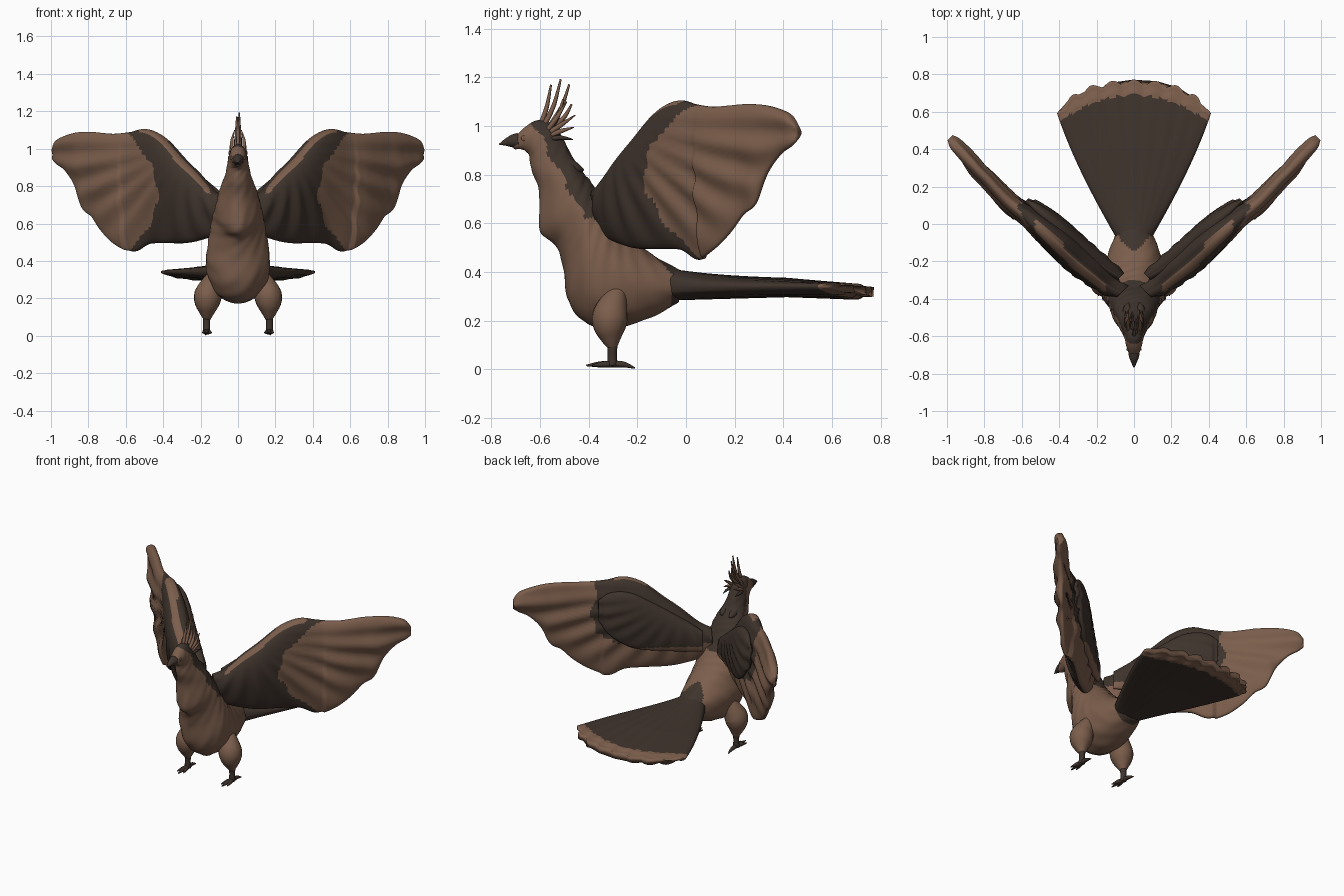
import bpy, bmesh, math
from mathutils import Vector

cube = bpy.data.objects.get("Cube")
if cube:
    bpy.data.objects.remove(cube, do_unlink=True)


def material(name, rgb):
    m = bpy.data.materials.new(name)
    m.use_nodes = True
    m.diffuse_color = (*rgb, 1)
    bsdf = m.node_tree.nodes["Principled BSDF"]
    bsdf.inputs["Base Color"].default_value = (*rgb, 1)
    bsdf.inputs["Roughness"].default_value = 0.8
    return m


BROWN = material("warm brown", (0.20, 0.112, 0.072))
DARK = material("dark brown", (0.050, 0.034, 0.026))


def spline(rows, n):
    """Catmull-Rom through rows of numbers, n steps per gap."""
    rows = [Vector(r) for r in rows]
    out = []
    for i in range(len(rows) - 1):
        a, b = rows[max(i - 1, 0)], rows[i]
        c, d = rows[i + 1], rows[min(i + 2, len(rows) - 1)]
        for k in range(n):
            t = k / n
            out.append(0.5 * (2 * b + (c - a) * t + (2 * a - 5 * b + 4 * c - d) * t ** 2
                              + (3 * b - a - 3 * c + d) * t ** 3))
    return out + [rows[-1]]


def loft(name, rings, is_dark):
    """Skin closed rings, cap both ends, colour faces by a rule."""
    bm = bmesh.new()
    loops = [[bm.verts.new(p) for p in ring] for ring in rings]
    n = len(loops[0])
    for a, b in zip(loops, loops[1:]):
        for i in range(n):
            j = (i + 1) % n
            bm.faces.new((a[i], a[j], b[j], b[i]))
    bm.faces.new(loops[0])
    bm.faces.new(loops[-1])
    bmesh.ops.recalc_face_normals(bm, faces=bm.faces)
    for f in bm.faces:
        f.smooth = True
        f.material_index = int(is_dark(f.calc_center_median(), f.normal))
    me = bpy.data.meshes.new(name)
    bm.to_mesh(me)
    bm.free()
    me.materials.append(BROWN)
    me.materials.append(DARK)
    bpy.context.collection.objects.link(bpy.data.objects.new(name, me))


def tube(name, rows, dark, sides=10, n=4):
    """Round tapered tube through rows of x, y, z, radius."""
    path = spline(rows, n)
    rings = []
    for i, p in enumerate(path):
        d = (path[min(i + 1, len(path) - 1)] - path[max(i - 1, 0)]).xyz.normalized()
        u = d.orthogonal().normalized() if abs(d.x) > 0.95 else d.cross(Vector((1, 0, 0))).normalized()
        w = d.cross(u)
        rings.append([p.xyz + max(p.w, 0.001) * (u * math.cos(a) + w * math.sin(a))
                      for a in (math.tau * k / sides for k in range(sides))])
    loft(name, rings, lambda c, nrm: dark)


# Body, neck and head: upper y z, lower y z, half width, narrowing of the chest side
BODY = [(-.02, .405, -.03, .275, .085, 0), (-.12, .46, -.14, .215, .13, 0), (-.20, .52, -.28, .175, .16, 0),
        (-.25, .57, -.41, .19, .17, 0), (-.29, .61, -.485, .28, .165, .1), (-.33, .66, -.505, .42, .145, .2),
        (-.36, .72, -.535, .51, .13, .25), (-.39, .77, -.60, .57, .115, .3), (-.42, .805, -.605, .73, .098, .25),
        (-.47, .88, -.635, .82, .07, .1), (-.50, .94, -.645, .88, .058, 0), (-.54, 1.0, -.665, .90, .05, 0),
        (-.60, 1.025, -.685, .905, .042, 0), (-.65, 1.005, -.70, .905, .033, 0), (-.69, .97, -.71, .908, .024, 0)]


def body_rings(sides=56):
    rings = []
    for r, (y1, z1, y0, z0, w, keel) in enumerate(spline(BODY, 8)):
        ring = []
        for k in range(sides):
            a = math.tau * k / sides
            # shallow plumage ripples
            f = 1 + 0.022 * math.sin(7 * a + r * 0.55) * math.sin(r * 0.35)
            c, s = math.cos(a) * f, math.sin(a) * f
            ring.append((w * s * (1 + keel * c), (y1 + y0) / 2 + c * (y1 - y0) / 2,
                         (z1 + z0) / 2 + c * (z1 - z0) / 2))
        rings.append(ring)
    return rings


def mantle(c, nrm):
    """Nape, crown and shoulders are dark, and so is the tail root."""
    back = c.z > 0.62 and c.y > -0.43 - 0.55 * (c.z - 0.65) - 0.012 * math.sin(c.z * 45)
    return back or c.y > -0.06 or (nrm.z > 0.5 and c.y > -0.14 + 12 * c.x ** 2)


loft("body", body_rings(), mantle)
tube("beak", [(0, -.69, .94, .032), (0, -.715, .938, .026), (0, -.745, .932, .013), (0, -.768, .925, .002)], True)

# Tail fan: rings of constant distance from the hinge
HINGE, TAIL_LEN = -0.24, 1.0


def tail_rings(steps=50, half=72):
    rings = []
    for r in range(steps + 1):
        t = r / steps
        upper, lower = [], []
        for k in range(half + 1):
            q = 2 * k / half - 1
            a = q * (0.52 - 0.06 * t * t)
            scallop = 0.036 * (abs(math.cos(q * 4 * math.pi)) - 0.65) * t ** 6
            edge = TAIL_LEN - 0.085 * q ** 4 + scallop
            rad = 0.14 + (edge - 0.14) * t
            lens = max(1 - q * q, 0) ** 0.4
            pleat = 0.002 * math.cos(q * 9 * math.pi) * t * lens
            mid = 0.342 - 0.022 * max(t - 0.6, 0) / 0.4 * (1 - q * q)
            th = (0.056 - 0.026 * t) * (1 if t < 0.95 else 0.6)
            x, y = rad * math.sin(a), HINGE + rad * math.cos(a)
            upper.append((x, y, mid + 0.004 + 0.7 * th * lens + pleat + 0.035 * lens * (1 - t) ** 4))
            lower.append((x, y, mid - 0.004 - th * lens + pleat))
        rings.append(upper + lower[::-1])
    return rings


loft("tail_fan", tail_rings(), lambda c, nrm: c.y < 0.69 - 0.9 * c.x ** 2)

# Wing: span x, y, top z, bottom z, half thickness
WING = [(.07, -.37, .74, .60, .05), (.14, -.33, .78, .54, .075), (.22, -.265, .87, .51, .092),
        (.30, -.20, .95, .495, .10), (.40, -.11, 1.06, .495, .095), (.49, -.03, 1.105, .49, .082),
        (.57, .04, 1.09, .45, .068), (.66, .11, 1.08, .49, .058), (.73, .18, 1.085, .56, .052),
        (.78, .235, 1.09, .635, .049), (.83, .285, 1.09, .68, .047), (.87, .33, 1.085, .80, .045),
        (.92, .385, 1.07, .88, .042), (.965, .43, 1.045, .915, .037), (.99, .455, 1.0, .94, .02)]
FRONT = Vector((0.70, -0.71, 0))


def wing_rings(rows, s, shift=0.0, pleat=0.012, half=36, steps=10):
    rings = []
    for x, y, top, bot, th in spline(rows, steps):
        sides = {1: [], -1: []}
        for k in range(half + 1):
            v = (1 - math.cos(math.pi * k / half)) / 2
            z = top + (bot - top) * v
            # feather pleats fan out from the wrist
            ang = math.atan2(z - 1.02, x - 0.22)
            fade = math.sin(math.pi * v) * min(max((math.hypot(x - .22, z - 1.02) - .15) * 3, 0), 1)
            wave = pleat * fade * math.sin(ang * 26)
            h = th * max(math.sin(math.pi * v), 0) ** 0.36 * (1 - 0.4 * v)
            for side in (1, -1):
                p = Vector((x, y, z)) + FRONT * (side * h + wave - shift - 0.02 * v * (x < .6))
                sides[side].append((p.x * s, p.y, p.z))
        rings.append(sides[1] + sides[-1][::-1])
    return rings


def rear_dark(c, nrm):
    """Rear of the inner wing, above a pale hem that rises outwards."""
    x = abs(c.x)
    return x < 0.61 + 0.015 * math.sin(c.z * 30) and c.z > 0.66 + 0.5 * max(x - 0.42, 0)


def wing_dark(c, nrm):
    """Dark inner wing with an arched border and a pale strip along the top."""
    x = abs(c.x)
    strip = nrm.z > 0.55 and 0.15 < x < 0.53 and c.z > 0.76
    if nrm.x * math.copysign(1, c.x) - nrm.y > 0:
        return x < 0.43 + 1.6 * (c.z - 0.76) ** 2 + 0.008 * math.sin(c.z * 40) and not strip
    return rear_dark(c, nrm) and not (strip and nrm.z > 0.8)


COVERTS = [(.12, -.33, .75, .62, .03), (.22, -.265, .83, .62, .055), (.34, -.165, .93, .63, .06),
           (.46, -.055, 1.02, .66, .055), (.56, .03, 1.03, .74, .038), (.62, .08, .98, .84, .012)]

for s, side in ((1, "left"), (-1, "right")):
    loft(side + "_wing", wing_rings(WING, s), wing_dark)
    loft(side + "_wing_coverts", wing_rings(COVERTS, s, 0.065, 0.008), rear_dark)

    # Legs and feet
    tube(side + "_thigh", [(s * .125, -.275, .33, .03), (s * .142, -.295, .28, .055), (s * .16, -.312, .22, .073),
                           (s * .165, -.313, .17, .066), (s * .166, -.308, .125, .042), (s * .166, -.302, .09, .02)],
         False, 20, 6)
    tube(side + "_shank", [(s * .166, -.303, .13, .026), (s * .168, -.303, .07, .019), (s * .168, -.303, .015, .021)], True)
    for i, (tx, ty) in enumerate(((.142, -.385), (.165, -.41), (.19, -.385), (.172, -.21))):
        mx, my = (.168 + tx) / 2, (-.303 + ty) / 2
        tube(f"{side}_toe_{i + 1}", [(s * .168, -.303, .022, .014), (s * mx, my, .02, .012),
                                     (s * tx, ty, .005 if ty > -.3 else .016, .003)], True, 8)

    # Eye: a thin disc set into the head
    tube(side + "_eye", [(s * .025, -.665, .95, .011), (s * .036, -.667, .95, .011), (s * .039, -.667, .95, .006)],
         False, 12)

    # Side plumes behind the head
    for i, (y, z) in enumerate(((-.49, 1.10), (-.455, 1.045), (-.46, .995), (-.465, .945))):
        tube(f"{side}_head_plume_{i + 1}", [(s * .025, -.58, .97 + i * -.01, .01),
                                            (s * (.034 + .004 * i), (y - .58) / 2, (z + .96) / 2, .01),
                                            (s * (.018 + .009 * i), y, z, .002)], i == 3, 6)
    # Small ruffle where the neck meets the back
    tube(side + "_neck_ruffle", [(s * .03, -.5, .85, .03), (s * .035, -.45, .825, .022), (s * .03, -.42, .82, .003)], True, 8)

# Tall crest feathers on the crown
for i, (x, y0, y, z) in enumerate(((0, -.60, -.555, 1.17), (.008, -.585, -.515, 1.193), (-.008, -.56, -.48, 1.172),
                                   (.012, -.55, -.505, 1.11), (-.012, -.54, -.47, 1.09))):
    tube(f"crest_feather_{i + 1}", [(x, y0, 1.0, .011), (x, y0 + (y - y0) * .6, 1.0 + (z - 1) * .45, .009),
                                    (x * .8, y, z, .004)], False, 8)
